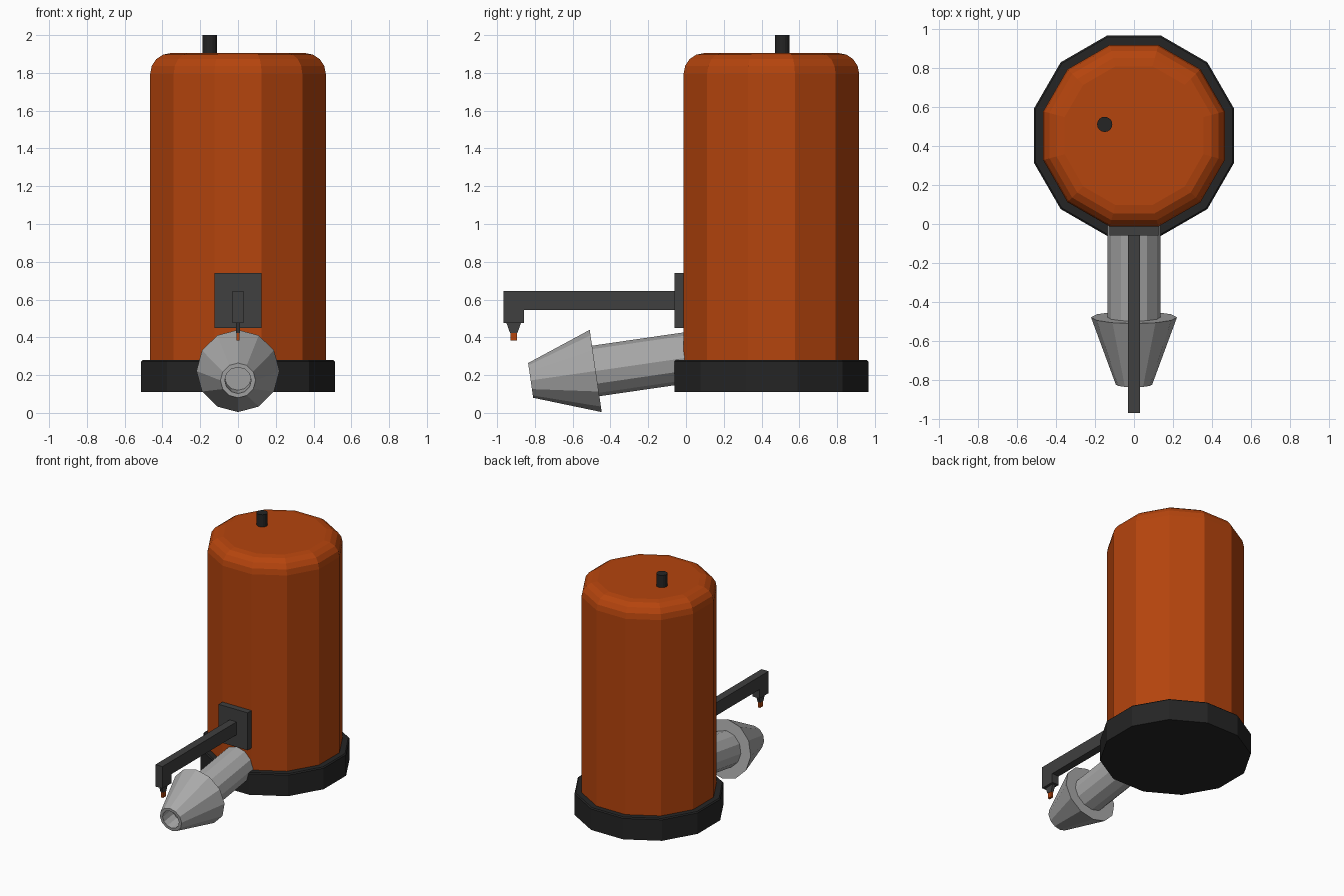
import bpy, bmesh, math
from mathutils import Matrix, Vector

if "Cube" in bpy.data.objects:
    bpy.data.objects.remove(bpy.data.objects["Cube"])


def material(name, rgb):
    m = bpy.data.materials.new(name)
    m.diffuse_color = (*rgb, 1)
    m.use_nodes = True
    m.node_tree.nodes["Principled BSDF"].inputs["Base Color"].default_value = m.diffuse_color
    return m


ORANGE = material("burnt orange", (0.46, 0.058, 0.004))
BLACK = material("soft black", (0.018, 0.018, 0.018))
CHARCOAL = material("charcoal", (0.05, 0.05, 0.05))
STEEL = material("steel grey", (0.40, 0.40, 0.40))


def finish(name, bm, mat):
    bmesh.ops.recalc_face_normals(bm, faces=bm.faces)
    me = bpy.data.meshes.new(name)
    bm.to_mesh(me)
    bm.free()
    me.materials.append(mat)
    ob = bpy.data.objects.new(name, me)
    bpy.context.collection.objects.link(ob)
    return ob


def lathe(name, profile, mat, sides=12, turn=0.0, matrix=Matrix()):
    """Revolve (radius, height) points about z and cap both ends."""
    bm = bmesh.new()
    rings = []
    for r, z in profile:
        ring = []
        for i in range(sides):
            a = turn + 2 * math.pi * i / sides
            ring.append(bm.verts.new(matrix @ Vector((r * math.cos(a), r * math.sin(a), z))))
        rings.append(ring)
    for lo, hi in zip(rings, rings[1:]):
        for i in range(sides):
            j = (i + 1) % sides
            bm.faces.new((lo[i], lo[j], hi[j], hi[i]))
    bm.faces.new(rings[0][::-1])
    bm.faces.new(rings[-1])
    return finish(name, bm, mat)


def extrude_side(name, outline, half_width, mat):
    """Extrude a (y, z) outline symmetrically across x."""
    bm = bmesh.new()
    face = bm.faces.new([bm.verts.new((-half_width, y, z)) for y, z in outline])
    new = bmesh.ops.extrude_face_region(bm, geom=[face])["geom"]
    bmesh.ops.translate(bm, vec=(2 * half_width, 0, 0),
                        verts=[g for g in new if isinstance(g, bmesh.types.BMVert)])
    return finish(name, bm, mat)


# Tank with rounded shoulder, standing in a wider base
CENTRE = Matrix.Translation((0, 0.452, 0))
STEP = math.radians(15)
CORNER = 1 / math.cos(STEP)   # apothem to corner radius
BEVEL = 0.11
profile = [(0.465 * CORNER, 0.20)]
for k in range(5):
    a = math.pi / 2 * k / 4
    profile.append(((0.465 - BEVEL + BEVEL * math.cos(a)) * CORNER,
                    1.905 - BEVEL + BEVEL * math.sin(a)))
lathe("tank", profile, ORANGE, turn=STEP, matrix=CENTRE)
lathe("base", [(0.513 * CORNER, 0.11), (0.513 * CORNER, 0.272), (0.505 * CORNER, 0.28)],
      BLACK, turn=STEP, matrix=CENTRE)

# Filler pin on top
lathe("top_pin", [(0.039, 1.88), (0.039, 2.0)], BLACK, sides=16,
      matrix=Matrix.Translation((-0.15, 0.51, 0)))

# Tilted outlet pipe and hollow nozzle, local z runs forwards and down
axis = Vector((0, -0.344, -0.05)).normalized()
TILT = Matrix.Translation((0, -0.478, 0.222)) @ Matrix((
    (1, 0, 0), (0, axis.z, axis.y), (0, -axis.y, axis.z))).to_4x4()
lathe("outlet_pipe", [(0.135, -0.56), (0.135, 0.03)], STEEL, matrix=TILT)
lathe("nozzle", [(0.12, 0.0), (0.22, 0.0), (0.093, 0.348), (0.07, 0.348), (0.07, 0.23)],
      STEEL, matrix=TILT)

# Mounting plate and hooked arm
extrude_side("mount_plate", [(-0.06, 0.45), (0.0, 0.45), (0.0, 0.74), (-0.06, 0.74)],
             0.125, CHARCOAL)
extrude_side("arm", [(-0.05, 0.545), (-0.05, 0.645), (-0.967, 0.645), (-0.967, 0.475),
                     (-0.857, 0.475), (-0.857, 0.545)], 0.03, CHARCOAL)

# Igniter holder and its tip
extrude_side("igniter_holder", [(-0.952, 0.48), (-0.932, 0.424), (-0.892, 0.424),
                                (-0.872, 0.48)], 0.011, CHARCOAL)
extrude_side("igniter_tip", [(-0.93, 0.383), (-0.894, 0.383), (-0.894, 0.426),
                             (-0.93, 0.426)], 0.009, ORANGE)
